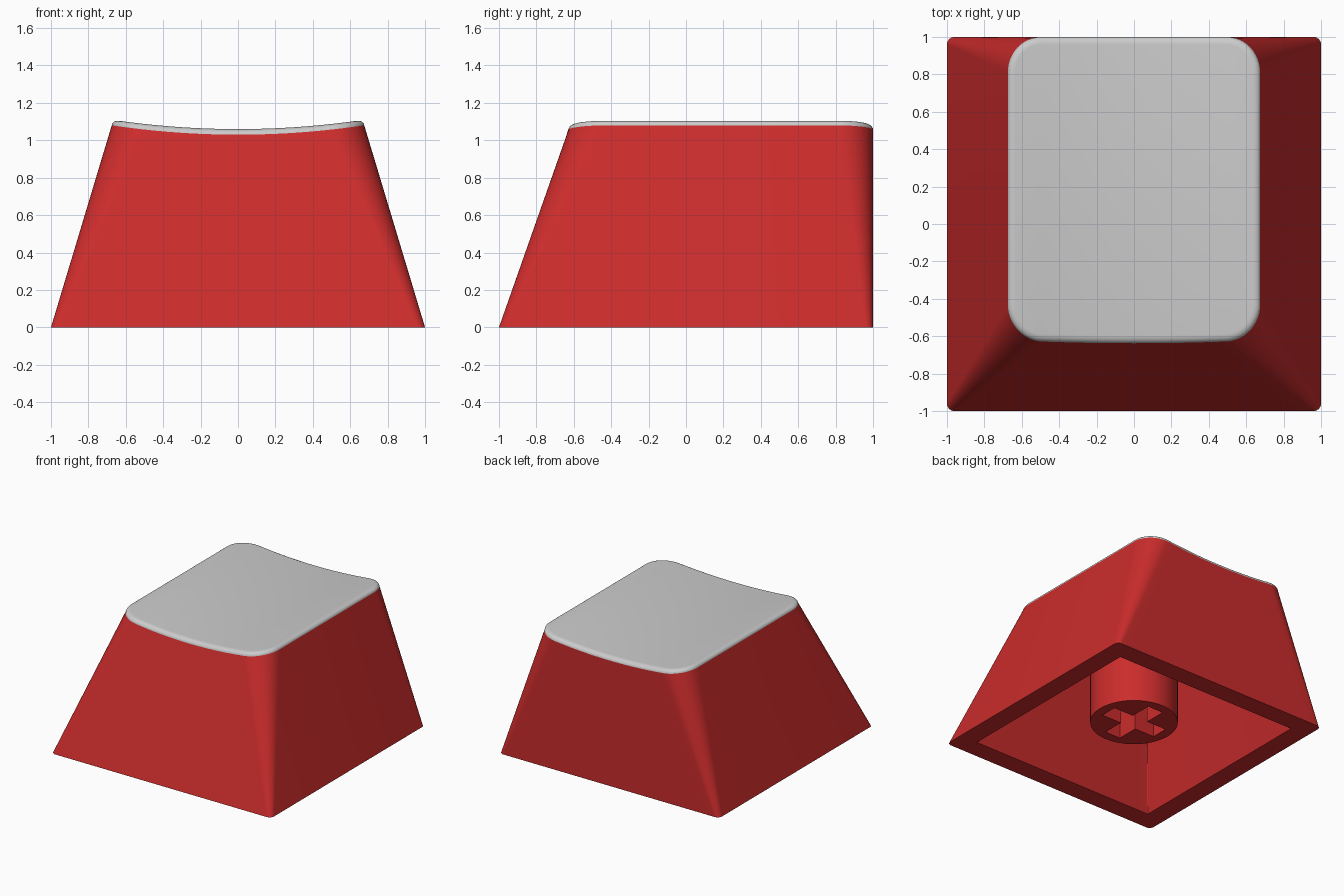
import bpy, bmesh
from math import sin, cos, pi

if "Cube" in bpy.data.objects:
    bpy.data.objects.remove(bpy.data.objects["Cube"])

CORNER, STRAIGHT = 12, 24
TOP_Z, DISH = 1.08, 0.05

red = bpy.data.materials.new("red_plastic")
red.diffuse_color = (0.60, 0.025, 0.025, 1)
red.use_nodes = True
red.node_tree.nodes["Principled BSDF"].inputs["Base Color"].default_value = red.diffuse_color


def make_object(name, bm, material=None):
    bmesh.ops.recalc_face_normals(bm, faces=bm.faces)
    mesh = bpy.data.meshes.new(name)
    bm.to_mesh(mesh)
    bm.free()
    obj = bpy.data.objects.new(name, mesh)
    bpy.context.collection.objects.link(obj)
    if material:
        mesh.materials.append(material)
    return obj


def smooth(obj):
    bpy.ops.object.select_all(action='DESELECT')
    obj.select_set(True)
    bpy.context.view_layer.objects.active = obj
    bpy.ops.object.shade_smooth_by_angle(angle=0.6)


# Rounded rectangle whose front and back halves share the same x positions
def ring(hx, y0, y1, r):
    arc = [(1 - cos(a), 1 - sin(a)) for a in (i * pi / 2 / CORNER for i in range(CORNER + 1))]
    half = [(-hx + r * u, r * v) for u, v in arc]
    half += [(-(hx - r) + 2 * (hx - r) * i / STRAIGHT, 0) for i in range(1, STRAIGHT)]
    half += [(hx - r * u, r * v) for u, v in reversed(arc)]
    return [(x, y0 + d) for x, d in half] + [(x, y1 - d) for x, d in reversed(half)]


def dish(x):
    return TOP_Z - DISH + DISH * (x / 0.675) ** 2


def add_ring(bm, points):
    return [bm.verts.new(p) for p in points]


def bridge(bm, a, b):
    n = len(a)
    for i in range(n):
        j = (i + 1) % n
        bm.faces.new((a[i], a[j], b[j], b[i]))


# Close a ring with strips running front to back
def fill_strips(bm, vs):
    n = len(vs)
    for i in range(n // 2 - 1):
        bm.faces.new((vs[i], vs[i + 1], vs[n - 2 - i], vs[n - 1 - i]))


# Tapered outline, cut off at the top by the dished surface
base = ring(1.0, -1.0, 1.0, 0.04)
nominal = ring(0.675, -0.62, 1.0, 0.19)
rim = []
for (bx, by), (tx, ty) in zip(base, nominal):
    x = tx
    for _ in range(4):
        t = dish(x) / TOP_Z
        x = bx + (tx - bx) * t
    rim.append((x, by + (ty - by) * t, dish(x)))

# Body: outer walls, bottom rim and hollow inside
bm = bmesh.new()
outer = add_ring(bm, [(x, y, 0) for x, y in base])
top = add_ring(bm, rim)
mouth = add_ring(bm, [(x, y, 0) for x, y in ring(0.84, -0.84, 0.84, 0.006)])
ceiling = add_ring(bm, [(x, y, 0.88) for x, y in ring(0.58, -0.54, 0.84, 0.006)])
bridge(bm, outer, top)
fill_strips(bm, top)
bridge(bm, outer, mouth)
bridge(bm, mouth, ceiling)
fill_strips(bm, ceiling)
smooth(make_object("key_body", bm, red))

# Grey top plate with a rounded edge, following the dish
bm = bmesh.new()
last = add_ring(bm, rim)
for k in range(1, 7):
    a = k / 6 * pi / 2
    d, h = 0.042 * (1 - cos(a)), 0.03 * sin(a)
    inset = ring(0.675 - d, -0.62 + d, 1.0 - d, 0.19 - d)
    pts = []
    for (rx, ry, _), (nx, ny), (ix, iy) in zip(rim, nominal, inset):
        x, y = rx + ix - nx, ry + iy - ny
        pts.append((x, y, dish(x) + h))
    new = add_ring(bm, pts)
    bridge(bm, last, new)
    last = new
fill_strips(bm, last)
smooth(make_object("top_plate", bm))

# Round stem under the ceiling
bm = bmesh.new()
bmesh.ops.create_cone(bm, cap_ends=True, segments=64, radius1=0.33, radius2=0.33, depth=0.785)
bmesh.ops.translate(bm, verts=bm.verts, vec=(0, 0, 0.115 + 0.785 / 2))
stem = make_object("stem", bm, red)

# Cross-shaped socket cut into the stem
L, W = 0.25, 0.07
quarter = [(L, -W), (L, W), (W, W)]
cross = []
for q in range(4):
    c, s = round(cos(q * pi / 2)), round(sin(q * pi / 2))
    cross += [(x * c - y * s, x * s + y * c) for x, y in quarter]
bm = bmesh.new()
low = add_ring(bm, [(x, y, 0.0) for x, y in cross])
high = add_ring(bm, [(x, y, 0.55) for x, y in cross])
bridge(bm, low, high)
bm.faces.new(low)
bm.faces.new(high)
cutter = make_object("socket_cutter", bm, red)
cutter.hide_render = True
cutter.display_type = 'WIRE'
cut = stem.modifiers.new("socket", 'BOOLEAN')
cut.operation = 'DIFFERENCE'
cut.solver = 'EXACT'
cut.object = cutter
bpy.context.view_layer.objects.active = stem
bpy.ops.object.modifier_apply(modifier="socket")
bpy.data.objects.remove(cutter)
smooth(stem)
